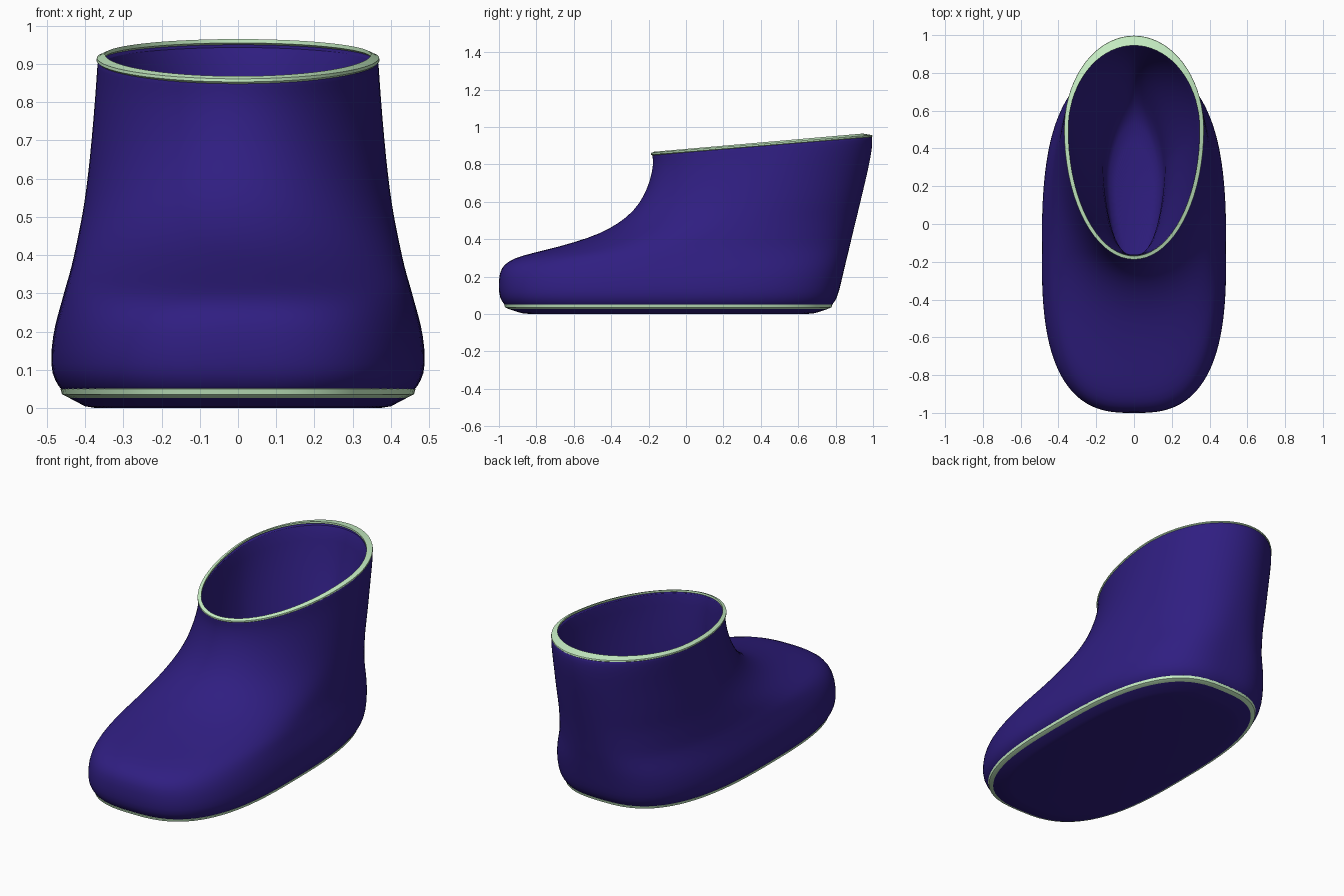
import bpy, bmesh, math

SEG = 72


def material(name, rgb):
    m = bpy.data.materials.new(name)
    m.diffuse_color = (*rgb, 1)
    return m


purple = material("purple", (0.029, 0.013, 0.22))
green = material("pale_green", (0.60, 0.90, 0.58))


def ring(yf, zf, yb, zb, w, mid, n):
    """Egg-shaped loop: front/back ends, half width, widest y, squareness."""
    pts = []
    for i in range(SEG):
        a = 2 * math.pi * i / SEG
        c, s = math.cos(a), math.sin(a)
        x = w * math.copysign(abs(c) ** (2 / n), c)
        k = math.copysign(abs(s) ** (2 / n), s)
        y = mid + k * ((yb - mid) if k > 0 else (mid - yf))
        z = zf + (zb - zf) * (y - yf) / (yb - yf)
        pts.append((x, y, z))
    return pts


def loft(name, rings, mat, closed=False, subdiv=0, angle=40):
    bm = bmesh.new()
    loops = [[bm.verts.new(p) for p in ring(*r)] for r in rings]
    pairs = list(zip(loops, loops[1:]))
    if closed:
        pairs.append((loops[-1], loops[0]))
    else:
        bm.faces.new(loops[0])
        bm.faces.new(loops[-1])
    for a, b in pairs:
        for i in range(SEG):
            j = (i + 1) % SEG
            bm.faces.new((a[i], a[j], b[j], b[i]))
    bmesh.ops.recalc_face_normals(bm, faces=bm.faces)
    me = bpy.data.meshes.new(name)
    bm.to_mesh(me)
    bm.free()
    me.materials.append(mat)
    ob = bpy.data.objects.new(name, me)
    bpy.context.collection.objects.link(ob)
    bpy.ops.object.select_all(action='DESELECT')
    bpy.context.view_layer.objects.active = ob
    ob.select_set(True)
    bpy.ops.object.shade_smooth_by_angle(angle=math.radians(angle))
    if subdiv:
        mod = ob.modifiers.new("smooth", 'SUBSURF')
        mod.levels = mod.render_levels = subdiv
    return ob


# Boot upper: outside rows (front y, z, back y, half width, widest y, squareness)
outer = [
    (-0.955, 0.030, 0.765, 0.445, -0.15, 2.8),
    (-0.965, 0.045, 0.777, 0.460, -0.15, 2.8),
    (-0.988, 0.07, 0.800, 0.479, -0.15, 2.8),
    (-1.002, 0.11, 0.817, 0.492, -0.15, 2.8),
    (-1.002, 0.19, 0.836, 0.485, -0.13, 2.8),
    (-0.99, 0.245, 0.850, 0.470, -0.11, 2.75),
    (-0.95, 0.285, 0.860, 0.458, -0.08, 2.65),
    (-0.87, 0.315, 0.868, 0.450, -0.04, 2.55),
    (-0.74, 0.345, 0.876, 0.440, 0.02, 2.45),
    (-0.59, 0.385, 0.886, 0.430, 0.10, 2.35),
    (-0.46, 0.43, 0.898, 0.420, 0.18, 2.25),
    (-0.36, 0.485, 0.913, 0.408, 0.26, 2.15),
    (-0.28, 0.55, 0.931, 0.397, 0.34, 2.1),
    (-0.225, 0.63, 0.953, 0.387, 0.40, 2.05),
    (-0.19, 0.72, 0.978, 0.378, 0.45, 2),
    (-0.175, 0.80, 0.996, 0.371, 0.49, 2),
    (-0.180, 0.845, 0.997, 0.368, 0.50, 2),
    (-0.181, 0.855, 0.992, 0.366, 0.50, 2),
]
rows = [(yf, z, yb, z + 0.1 * (z / 0.86) ** 2, w, m, n)
        for yf, z, yb, w, m, n in outer]
# Boot upper: lining from the rim down to the insole
rows += [
    (-0.168, 0.860, 0.945, 0.956, 0.345, 0.50, 2),
    (-0.163, 0.80, 0.935, 0.88, 0.335, 0.48, 2),
    (-0.163, 0.68, 0.910, 0.74, 0.305, 0.45, 1.9),
    (-0.168, 0.54, 0.865, 0.57, 0.255, 0.40, 1.75),
    (-0.180, 0.40, 0.80, 0.41, 0.195, 0.36, 1.65),
    (-0.25, 0.27, 0.71, 0.27, 0.16, 0.32, 1.65),
    (-0.32, 0.17, 0.60, 0.17, 0.16, 0.25, 1.75),
    (-0.25, 0.13, 0.48, 0.13, 0.11, 0.2, 1.8),
]
loft("boot_upper", rows, purple, subdiv=1, angle=60)

# Collar trim: bevelled band, higher on its inner edge
loft("collar_trim", [
    (-0.180, 0.848, 0.990, 0.944, 0.364, 0.50, 2),
    (-0.188, 0.853, 0.997, 0.950, 0.370, 0.50, 2),
    (-0.188, 0.861, 0.995, 0.957, 0.369, 0.50, 2),
    (-0.170, 0.868, 0.945, 0.965, 0.348, 0.50, 2),
    (-0.168, 0.858, 0.945, 0.955, 0.348, 0.50, 2),
], green, closed=True)

# Welt stripe above the sole
loft("sole_welt", [
    (-0.945, 0.026, 0.755, 0.026, 0.440, -0.15, 2.8),
    (-0.968, 0.036, 0.778, 0.036, 0.460, -0.15, 2.8),
    (-0.972, 0.050, 0.782, 0.050, 0.464, -0.15, 2.8),
    (-0.962, 0.057, 0.772, 0.057, 0.457, -0.15, 2.8),
], green)

# Sole
loft("sole", [
    (-0.83, 0.0, 0.64, 0.0, 0.37, -0.13, 2.7),
    (-0.88, 0.005, 0.69, 0.005, 0.40, -0.14, 2.7),
    (-0.945, 0.026, 0.755, 0.026, 0.440, -0.15, 2.8),
    (-0.945, 0.035, 0.755, 0.035, 0.440, -0.15, 2.8),
], purple)
